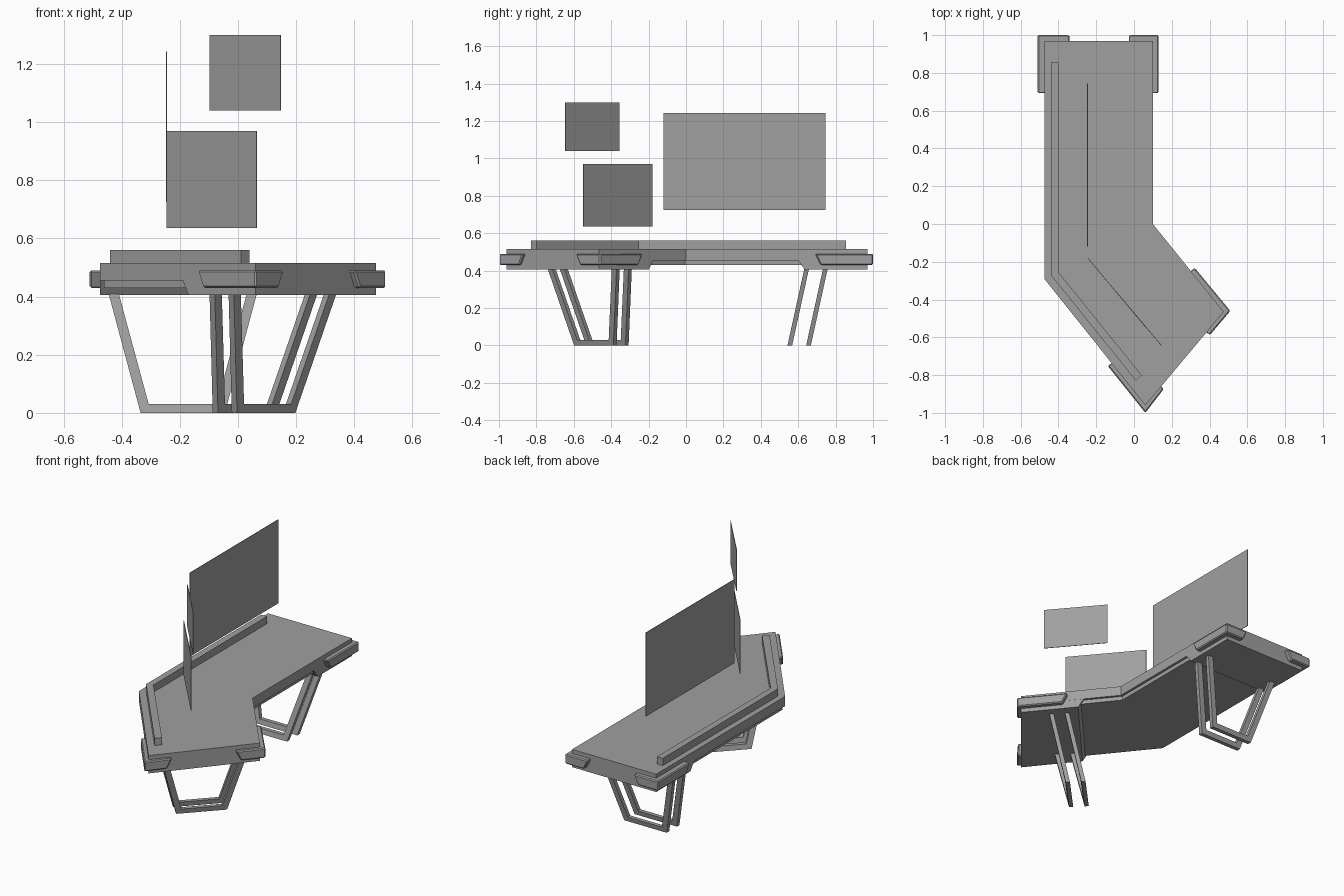
import bpy, bmesh
from mathutils import Vector

cube = bpy.data.objects.get("Cube")
if cube:
    bpy.data.objects.remove(cube, do_unlink=True)

grey = bpy.data.materials.new("plain_grey")
grey.use_nodes = True
colour = (0.35, 0.35, 0.35, 1)
grey.diffuse_color = colour
grey.node_tree.nodes["Principled BSDF"].inputs["Base Color"].default_value = colour


def loft(name, lower, upper):
    """Closed solid between two matching rings of 3D points."""
    bm = bmesh.new()
    a = [bm.verts.new(p) for p in lower]
    b = [bm.verts.new(p) for p in upper]
    bm.faces.new(a)
    bm.faces.new(b)
    for i in range(len(a)):
        j = (i + 1) % len(a)
        bm.faces.new((a[i], a[j], b[j], b[i]))
    bmesh.ops.recalc_face_normals(bm, faces=bm.faces)
    mesh = bpy.data.meshes.new(name)
    bm.to_mesh(mesh)
    bm.free()
    mesh.materials.append(grey)
    obj = bpy.data.objects.new(name, mesh)
    bpy.context.collection.objects.link(obj)
    return obj


def slab(name, low, z0, z1, high=None):
    """Plan outline raised from z0 to z1, optionally changing shape."""
    return loft(name, [(x, y, z0) for x, y in low],
                [(x, y, z1) for x, y in (high or low)])


# Bent tabletop, with a thinner recessed underside in the middle
outline = [(-.475, .97), (.10, .97), (.10, 0), (.475, -.465), (.06, -.96), (-.475, -.29)]
slab("tabletop", outline, .455, .515)
slab("recessed_underside",
     [(-.46, .8), (.085, .8), (.085, -.005), (.33, -.31), (-.07, -.77), (-.46, -.285)],
     .43, .456)

# Thicker ends with sloping inner faces
slab("far_end_block",
     [(-.475, .97), (.10, .97), (.10, .635), (-.475, .635)], .405, .455,
     [(-.475, .97), (.10, .97), (.10, .60), (-.475, .60)])
slab("near_end_block",
     [(.26, -.2), (.475, -.465), (.06, -.96), (-.17, -.672)], .405, .455,
     [(.24, -.175), (.475, -.465), (.06, -.96), (-.19, -.647)])

# Raised strip along the back edge
slab("back_strip",
     [(-.44, .855), (-.40, .855), (-.40, -.255), (.04, -.80), (.01, -.83), (-.44, -.27)],
     .51, .56)


# Corner guards with slanted ends
def corner_guard(name, corner, end_a, end_b, depth=.05):
    o, a, b = Vector(corner), Vector(end_a), Vector(end_b)
    da, db = (a - o).normalized(), (b - o).normalized()
    na = (db - da * da.dot(db)).normalized()
    nb = (da - db * da.dot(db)).normalized()
    inner = o + (da + db) * depth / abs(da.cross(db))

    def ring(pull):
        pa, pb = a - da * pull, b - db * pull
        return [pa, o, pb, pb + nb * depth, inner, pa + na * depth]

    guard = slab(name, ring(.03), .43, .49, ring(0))
    bevel = guard.modifiers.new("chamfer", "BEVEL")
    bevel.width = .006
    bevel.segments = 1


corner_guard("far_right_guard", (-.51, 1), (-.51, .69), (-.34, 1))
corner_guard("far_left_guard", (.13, 1), (.13, .69), (-.03, 1))
corner_guard("near_left_guard", (.51, -.46), (.32, -.23), (.40, -.59))
corner_guard("near_right_guard", (.06, -1), (-.14, -.75), (.16, -.87))


# Leaning trapezoid leg frames
def leg_frame(name, centre, along, lean, height=.41):
    along, lean = Vector(along).normalized(), Vector(lean).normalized()
    half = [(.255, height), (.145, 0)]
    inside = [(.117, .03), (.22, height)]
    profile = half + [(-u, z) for u, z in reversed(half)]
    profile += [(-u, z) for u, z in reversed(inside)] + inside

    def ring(side):
        pts = []
        for u, z in profile:
            p = Vector(centre) + along * u + lean * (side + .09 * (1 - z / height))
            pts.append((p.x, p.y, z))
        return pts

    loft(name, ring(-.0125), ring(.0125))


for label, step in (("outer", 0), ("inner", 1)):
    leg_frame("far_" + label + "_leg_frame", (-.19, .745 - .1 * step), (1, 0), (0, -1))
    leg_frame("near_" + label + "_leg_frame",
              (.153 - .0655 * step, -.547 + .0645 * step), (.69, .72), (-.72, .69))


# Thin floating screens
def screen(name, start, end, z0, z1):
    s, e = Vector(start), Vector(end)
    n = (e - s).orthogonal().normalized() * .0015
    slab(name, [s + n, e + n, e - n, s - n], z0, z1)


screen("large_screen", (-.246, -.12), (-.246, .745), .725, 1.243)
screen("lower_screen", (-.245, -.18), (.065, -.55), .635, .97)
screen("upper_screen", (-.096, -.357), (.147, -.645), 1.04, 1.30)
